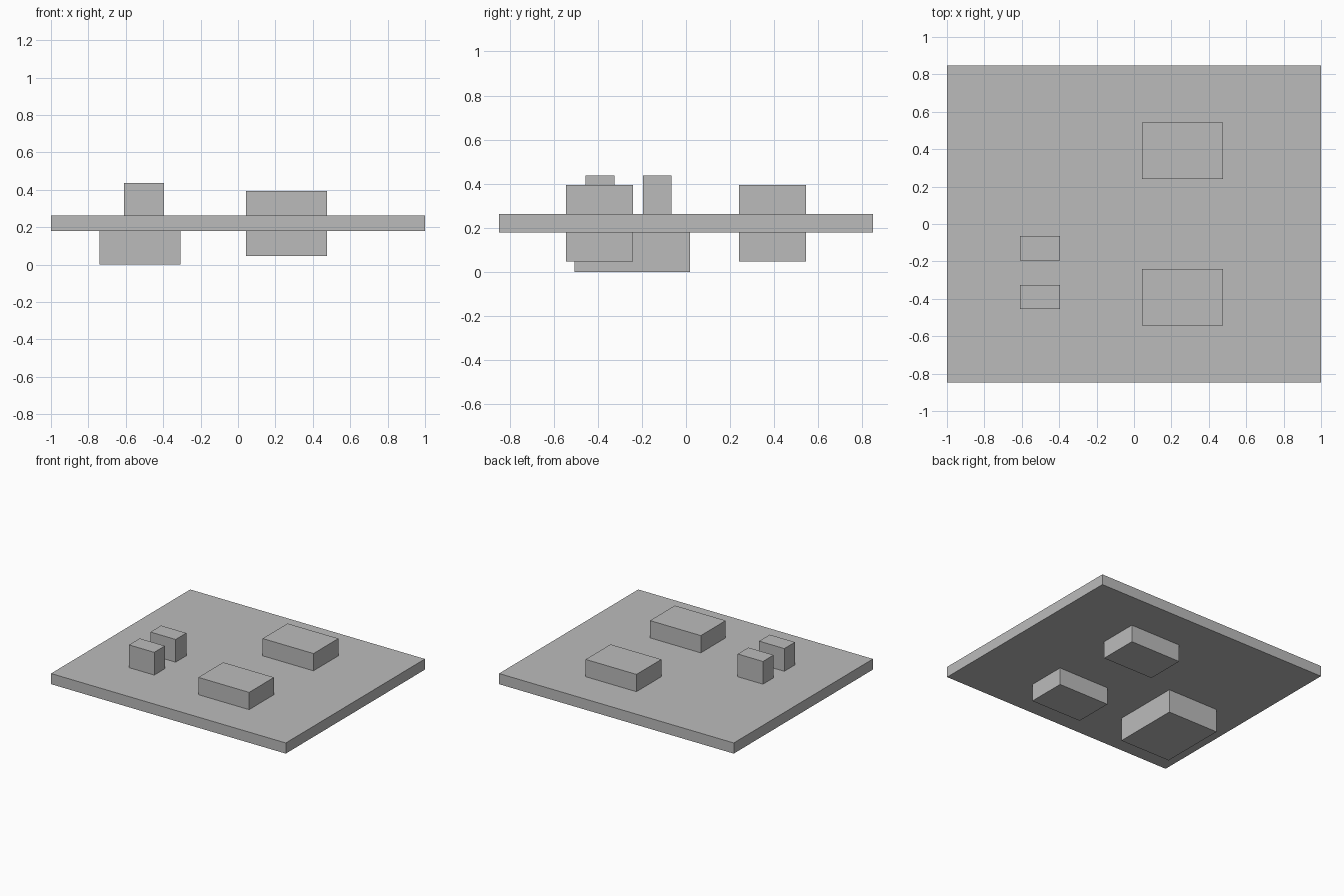
import bpy

# Remove the default cube
cube = bpy.data.objects.get("Cube")
if cube:
    bpy.data.objects.remove(cube, do_unlink=True)

# Single plain grey
GREY = (0.5, 0.5, 0.5, 1.0)
grey = bpy.data.materials.new("plain_grey")
grey.use_nodes = True
grey.diffuse_color = GREY
grey.node_tree.nodes["Principled BSDF"].inputs["Base Color"].default_value = GREY


def box(name, x, y, z):
    """Add a box from its (min, max) extents on each axis."""
    spans = (x, y, z)
    bpy.ops.mesh.primitive_cube_add(size=1, location=[(a + b) / 2 for a, b in spans])
    obj = bpy.context.object
    obj.name = name
    obj.scale = [b - a for a, b in spans]
    bpy.ops.object.transform_apply(location=False, rotation=False, scale=True)
    obj.data.materials.append(grey)
    return obj


# Flat board
BOTTOM, TOP = 0.18, 0.262
box("board", (-1, 1), (-0.847, 0.847), (BOTTOM, TOP))

# Two blocks passing through the board, mirrored front to back
for name, side in (("front_block", -1), ("back_block", 1)):
    y = sorted((side * 0.24, side * 0.543))
    box(name, (0.042, 0.475), y, (0.047, 0.395))

# Pair of upright pegs
for name, y in (("front_peg", -0.39), ("back_peg", -0.13)):
    box(name, (-0.61, -0.395), (y - 0.065, y + 0.065), (BOTTOM, 0.437))

# Large block hanging under the pegs
box("under_block", (-0.74, -0.308), (-0.505, 0.018), (0, BOTTOM))
